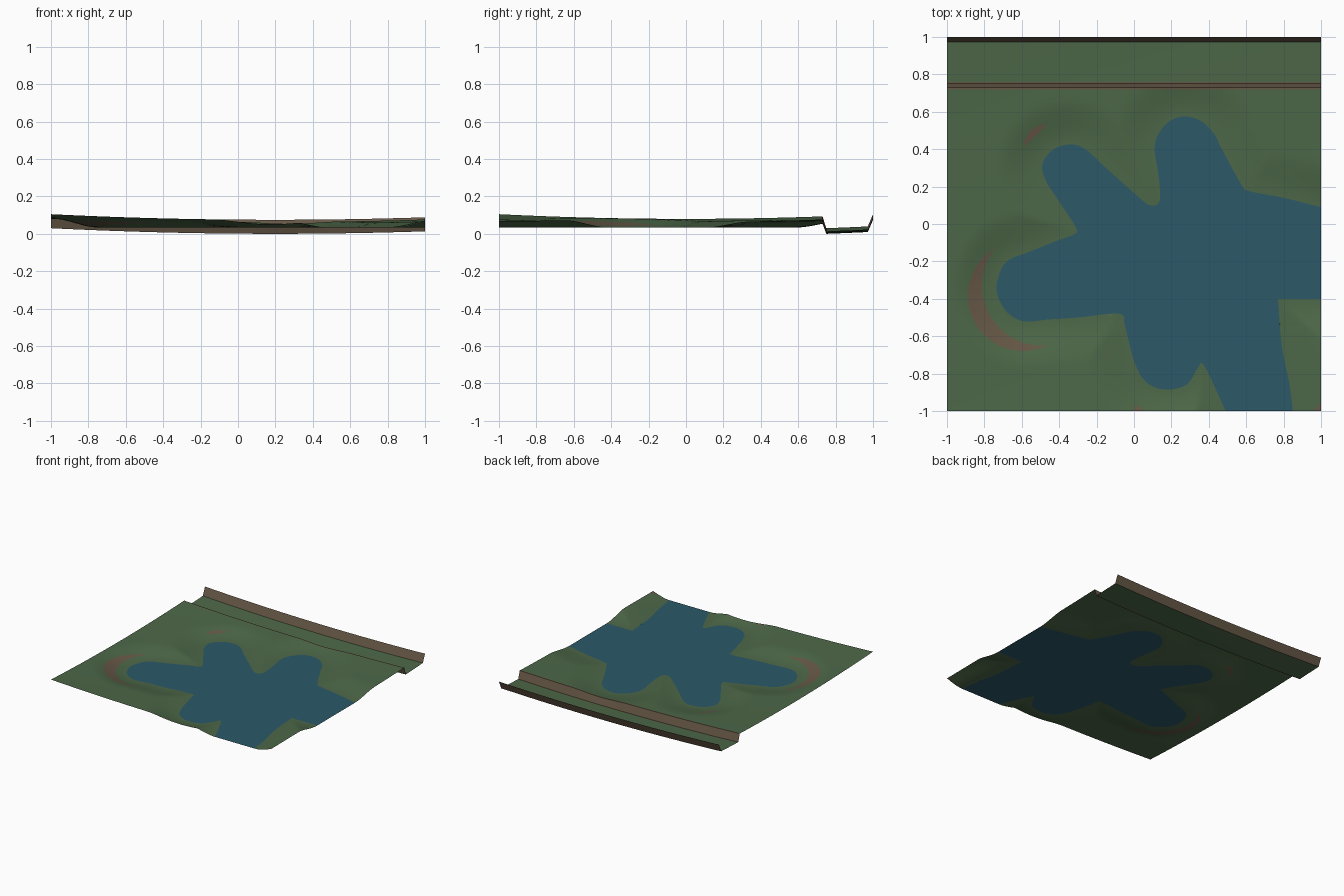
import bpy
import math
from mathutils import Vector, kdtree
from mathutils.geometry import delaunay_2d_cdt, interpolate_bezier

if "Cube" in bpy.data.objects:
    bpy.data.objects.remove(bpy.data.objects["Cube"], do_unlink=True)

WATER_Z = 0.033
BANK_WIDTH = 0.25
TRENCH_DEPTH = 0.064
RIM, FLOOR_START, FLOOR_END = 0.73, 0.75, 0.972


def make_material(name, rgb):
    mat = bpy.data.materials.new(name)
    mat.use_nodes = True
    colour = (*rgb, 1.0)
    mat.diffuse_color = colour
    mat.node_tree.nodes["Principled BSDF"].inputs["Base Color"].default_value = colour
    return mat


grass = make_material("grass green", (0.074, 0.138, 0.065))
earth = make_material("bare earth brown", (0.135, 0.098, 0.062))
water = make_material("lake blue", (0.025, 0.102, 0.138))


def smooth_path(points, steps=6):
    """Smooth open curve through the given points."""
    pts = [Vector(p) for p in points]
    last = len(pts) - 1
    tangents = [(pts[min(i + 1, last)] - pts[max(i - 1, 0)]) / 6 for i in range(last + 1)]
    path = []
    for i in range(last):
        a, b = pts[i], pts[i + 1]
        path += interpolate_bezier(a, a + tangents[i], b - tangents[i + 1], b, steps + 1)[:-1]
    return path + [pts[-1]]


def crescent(centre, radius, start, end, width, steps=28):
    """Closed arc-shaped patch that tapers to both tips."""
    outer, inner = [], []
    for i in range(steps + 1):
        t = i / steps
        angle = math.radians(start + (end - start) * t)
        half = width / 2 * math.sin(math.pi * t)
        ray = Vector((math.cos(angle), math.sin(angle)))
        outer.append(Vector(centre) + ray * (radius + half))
        inner.append(Vector(centre) + ray * (radius - half))
    return outer + inner[-2:0:-1]


# Lake shoreline: the long lobed shore and the short south-east shore
lobed_shore = smooth_path([
    (1, .09), (.8, .14), (.62, .175), (.575, .21), (.465, .41), (.43, .48),
    (.36, .55), (.27, .575), (.19, .55), (.13, .48), (.11, .4), (.125, .3),
    (.14, .17), (.13, .11), (.085, .1), (.03, .14), (-.15, .3), (-.26, .4),
    (-.34, .425), (-.43, .4), (-.49, .32), (-.47, .23), (-.4, .12),
    (-.31, -.02), (-.32, -.055), (-.4, -.085), (-.55, -.145), (-.68, -.2),
    (-.73, -.3), (-.73, -.38), (-.68, -.47), (-.59, -.52), (-.45, -.51),
    (-.3, -.5), (-.08, -.48), (-.05, -.54), (0, -.73), (.06, -.84),
    (.16, -.885), (.28, -.86), (.34, -.77), (.37, -.75), (.44, -.89), (.49, -1)])
corner_shore = smooth_path([(.85, -1), (.83, -.85), (.79, -.65), (.77, -.4)])
corner_shore += smooth_path([(.78, -.4), (1, -.4)], 12)
shore = lobed_shore + corner_shore

# Bare patches where the banks are steepest
patches = [
    crescent((-.55, -.36), .30, 130, 287, .09),
    crescent((-.34, .28), .285, 116, 152, .04),
    [Vector(p) for p in ((0, -1), (.06, -1), (.01, -.965))],
    [Vector(p) for p in ((.96, -1), (1, -1), (1, -.95))],
]

shore_tree = kdtree.KDTree(len(shore))
for index, point in enumerate(shore):
    shore_tree.insert(point.to_3d(), index)
shore_tree.balance()


def shore_distance(x, y):
    return shore_tree.find((x, y, 0))[2]


def ground_height(x, y):
    """Shallow bowl with banks down to the lake and a trench along the back."""
    bowl = 0.05 + 0.0208 * (x - 0.2) ** 2 + 0.025 * y * y
    if y > RIM + 0.001:
        wall_in = (y - RIM) / (FLOOR_START - RIM)
        wall_out = (1 - y) / (1 - FLOOR_END)
        return bowl - TRENCH_DEPTH * min(1, wall_in, wall_out)
    t = min(1, shore_distance(x, y) / BANK_WIDTH)
    return WATER_Z + (bowl - WATER_Z) * t * t * (3 - 2 * t)


# One plan triangulation in which shoreline and patches are exact edges
columns = [-1 + 0.02 * i for i in range(101)]
rows = [-1 + 0.02 * i for i in range(87)]
rows += [RIM, FLOOR_START, .758] + [.78 + .02 * i for i in range(10)] + [FLOOR_END, 1]
plan = [Vector((x, y)) for y in rows for x in columns if shore_distance(x, y) > 0.009]
regions = []
for loop in [shore] + patches:
    regions.append(list(range(len(plan), len(plan) + len(loop))))
    plan += loop
flat, _, triangles, _, _, sources = delaunay_2d_cdt(plan, [], regions, 0, 1e-5, True)

lake_faces = [f for f, s in zip(triangles, sources) if 0 in s]
lake_points = {i for f in lake_faces for i in f}
points = [(p.x, p.y, WATER_Z if i in lake_points else ground_height(p.x, p.y))
          for i, p in enumerate(flat)]


def middle_y(face):
    return sum(flat[i].y for i in face) / len(face)


def build_part(name, faces, materials, bare=()):
    """Mesh from a share of the triangles; bare ones take the second material."""
    used = sorted({i for f in faces for i in f})
    remap = {old: new for new, old in enumerate(used)}
    mesh = bpy.data.meshes.new(name)
    mesh.from_pydata([points[i] for i in used], [], [[remap[i] for i in f] for f in faces])
    for mat in materials:
        mesh.materials.append(mat)
    for poly, face in zip(mesh.polygons, faces):
        poly.material_index = int(tuple(face) in bare)
    obj = bpy.data.objects.new(name, mesh)
    bpy.context.collection.objects.link(obj)
    bpy.ops.object.select_all(action='DESELECT')
    obj.select_set(True)
    bpy.context.view_layer.objects.active = obj
    bpy.ops.object.shade_smooth_by_angle(angle=math.radians(35))
    return obj


# Lake, meadow with bare banks, and the trench with earth walls
dry = [(f, s) for f, s in zip(triangles, sources) if 0 not in s]
meadow = [f for f, s in dry if middle_y(f) < RIM]
trench = [f for f, s in dry if middle_y(f) >= RIM]
bare = {tuple(f) for f, s in dry
        if s or .72 < middle_y(f) < .758 or middle_y(f) > FLOOR_END}
build_part("lake", lake_faces, [water])
build_part("meadow", meadow, [grass, earth], bare)
build_part("trench", trench, [grass, earth], bare)
